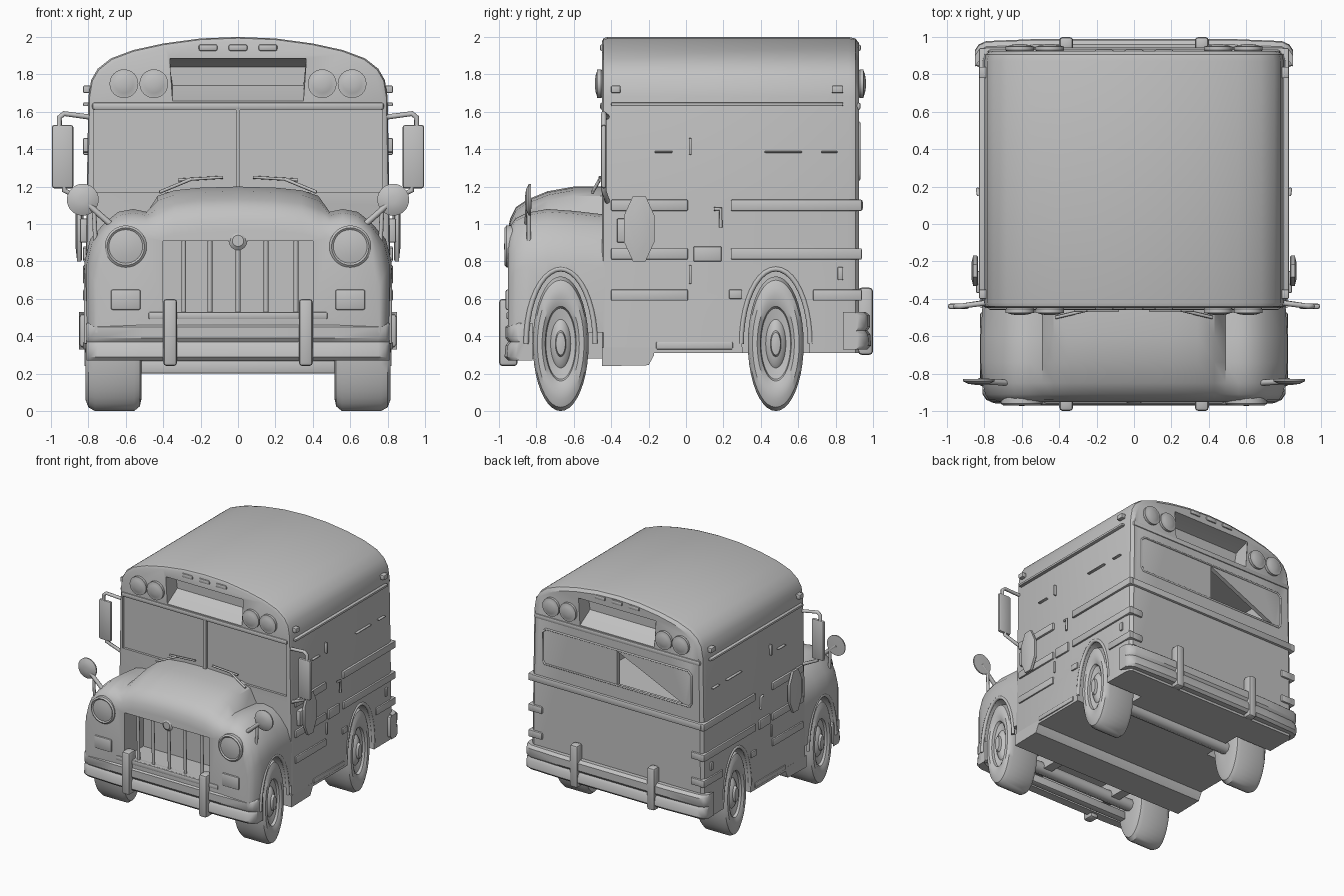
import bpy, bmesh, math
from mathutils import Vector

if "Cube" in bpy.data.objects:
    bpy.data.objects.remove(bpy.data.objects["Cube"])

grey = bpy.data.materials.new("plain_grey")
grey.use_nodes = True
grey.diffuse_color = (0.54, 0.54, 0.54, 1)
grey.node_tree.nodes["Principled BSDF"].inputs["Base Color"].default_value = (0.54, 0.54, 0.54, 1)
SIDES = (("left", 1), ("right", -1))


def finish(name, bm):
    bmesh.ops.recalc_face_normals(bm, faces=bm.faces)
    mesh = bpy.data.meshes.new(name)
    bm.to_mesh(mesh)
    bm.free()
    mesh.materials.append(grey)
    ob = bpy.data.objects.new(name, mesh)
    bpy.context.collection.objects.link(ob)
    return ob


def box(name, x, y, z, bevel=0.0):
    """Box from (min, max) ranges."""
    bm = bmesh.new()
    bmesh.ops.create_cube(bm, size=1)
    for v in bm.verts:
        v.co = [(a + b) / 2 + c * (b - a) for c, (a, b) in zip(v.co, (x, y, z))]
    if bevel:
        bmesh.ops.bevel(bm, geom=bm.edges[:], offset=bevel, segments=2, affect='EDGES', profile=0.5)
    return finish(name, bm)


def mirror_range(s, a, b):
    return tuple(sorted((s * a, s * b)))


def loft(name, rings):
    """Skin equal-length rings and cap the ends."""
    bm = bmesh.new()
    loops = [[bm.verts.new(p) for p in r] for r in rings]
    n = len(rings[0])
    for a, b in zip(loops, loops[1:]):
        for i in range(n):
            bm.faces.new((a[i], a[(i + 1) % n], b[(i + 1) % n], b[i]))
    bm.faces.new(loops[0])
    bm.faces.new(loops[-1])
    return finish(name, bm)


def lathe(name, profile, origin, axis, scale=(1, 1, 1), n=32):
    """Revolve (distance, radius) points about an axis, then stretch."""
    turn = Vector((0, 0, 1)).rotation_difference(Vector(axis)).to_matrix()
    rings = []
    for d, r in profile:
        ring = []
        for i in range(n):
            a = 2 * math.pi * i / n
            p = turn @ Vector((r * math.cos(a), r * math.sin(a), d))
            ring.append(Vector(origin) + Vector([c * k for c, k in zip(p, scale)]))
        rings.append(ring)
    return loft(name, rings)


def tube(name, pts, r):
    cu = bpy.data.curves.new(name, 'CURVE')
    cu.dimensions = '3D'
    cu.bevel_depth, cu.bevel_resolution, cu.use_fill_caps = r, 2, True
    sp = cu.splines.new('POLY')
    sp.points.add(len(pts) - 1)
    for p, co in zip(sp.points, pts):
        p.co = (*co, 1)
    cu.materials.append(grey)
    ob = bpy.data.objects.new(name, cu)
    bpy.context.collection.objects.link(ob)


def cut(ob, cutter):
    mod = ob.modifiers.new("cut", 'BOOLEAN')
    mod.operation, mod.solver, mod.object = 'DIFFERENCE', 'EXACT', cutter
    bpy.context.view_layer.objects.active = ob
    bpy.ops.object.modifier_apply(modifier=mod.name)
    bpy.data.objects.remove(cutter)


def mirrored_ring(half, y):
    """Full outline from a half outline running top centre to bottom."""
    return [(x, y, z) for x, z in half] + [(-x, y, z) for x, z in reversed(half) if x > 0]


# Cabin shell with arched roof, rounded at front and back rims
ARCH = [(0, 2), (0.2, 1.992), (0.4, 1.965), (0.56, 1.93), (0.68, 1.885), (0.75, 1.83),
        (0.785, 1.77), (0.8, 1.68), (0.81, 1.1), (0.82, 0.31)]


def arch_ring(y, inset):
    half = [(x * (1 - inset), z - inset * max(0, z - 1) * 0.8) for x, z in ARCH]
    return mirrored_ring(half, y)


body = loft("cabin", [arch_ring(y, i) for y, i in
            ((-0.45, 0.03), (-0.44, 0.008), (-0.42, 0), (0.87, 0), (0.905, 0.01), (0.925, 0.04))])
cut(body, box("windshield_cut", (-0.77, 0.77), (-0.6, -0.43), (1.17, 1.61)))

# Sign recess with a sloping floor at each end
SIGN = ((0.2, 1.58), (0, 1.66), (-0.13, 1.74), (-0.13, 1.84), (0, 1.885), (0.2, 1.885))
for d, y in ((-1, 0.445), (1, 0.92)):
    cut(body, loft("sign_cut", [[(x * (1.04 if z > 1.8 else 1), d * (y + p), z) for p, z in SIGN]
                                for x in (-0.35, 0.35)]))

# Hollow interior seen through the open pane in the rear window
cut(body, box("interior_cut", (-0.76, 0.76), (-0.39, 0.89), (0.82, 1.62)))
cut(body, loft("pane_cut", [[(x, y, z) for x, z in ((0, 1.53), (0, 1.24), (-0.64, 1.24))] for y in (0.8, 1.0)]))

# Hood and fenders
stations = ((-0.43, 1.2, 1.05, 0.81), (-0.6, 1.2, 1.07, 0.82), (-0.74, 1.175, 1.08, 0.82),
            (-0.85, 1.13, 1.06, 0.81), (-0.91, 1.09, 1.03, 0.795), (-0.94, 1.03, 0.99, 0.775),
            (-0.952, 0.97, 0.94, 0.755))
rings = []
for y, top, fender, w in stations:
    half = [(0, top), (0.2, top - 0.006), (0.34, top - 0.02), (0.43, top - 0.05), (0.49, fender - 0.015),
            (0.56, fender), (0.64, fender - 0.015), (0.71, fender - 0.07), (w - 0.03, fender - 0.16),
            (w, fender - 0.28), (w, 0.42)]
    rings.append(mirrored_ring(half, y))
hood = loft("hood_and_fenders", rings)
cut(hood, box("grille_cut", (-0.4, 0.4), (-1.1, -0.7), (0.53, 0.91)))
lathe("hood_badge", [(0, 0.05), (0.015, 0.03)], (0, -0.945, 0.91), (0, -1, 0))
for x in (-0.29, -0.15, 0, 0.15, 0.31):
    tube("grille_bar", [(x, -0.92, 0.52), (x, -0.93, 0.92)], 0.013)
box("grille_sill", (-0.48, 0.48), (-0.96, -0.9), (0.49, 0.53), 0.01)

# Wheels, arches and axles
TYRE = [(-0.3, 0.14), (-0.3, 0.29), (-0.29, 0.335), (-0.26, 0.36), (-0.05, 0.36), (-0.015, 0.34),
        (0, 0.3), (0, 0.24), (-0.015, 0.2), (-0.035, 0.19), (-0.045, 0.13), (-0.03, 0.11),
        (-0.02, 0.07), (0.0, 0.06), (0.005, 0.02)]
for end, y, targets in (("front", -0.67, (hood, body)), ("rear", 0.48, (body,))):
    for side, s in SIDES:
        for t in targets:
            cut(t, lathe("arch_cut", [(0.48, 0.4), (1.0, 0.4)], (0, y, 0.36), (s, 0, 0), (1, 0.45, 1)))
        lathe(f"{end}_{side}_wheel", TYRE, (s * 0.815, y, 0.36), (s, 0, 0), (1, 0.415, 1), 40)
        arc = [math.pi * i / 20 for i in range(21)]
        tube(f"{end}_{side}_arch_lip",
             [(s * 0.81, y + 0.185 * math.cos(a), 0.36 + 0.4 * math.sin(a)) for a in arc], 0.014)
    tube(f"{end}_axle", [(-0.55, y, 0.3), (0.55, y, 0.3)], 0.05)
box("front_crossmember", (-0.52, 0.52), (-0.78, -0.72), (0.2, 0.27), 0.01)
for side, s in SIDES:
    box(f"{side}_frame_rail", mirror_range(s, 0.3, 0.38), (-0.9, -0.4), (0.28, 0.42))

# Full-width step skirt with a sloping back edge
loft("step_skirt", [[(x, y, z) for y, z in ((-0.45, 0.24), (-0.2, 0.245), (-0.17, 0.3), (-0.17, 0.34), (-0.45, 0.34))]
                    for x in (-0.82, 0.82)])

# Bumpers with upright guards: (end, direction, inner y, bottom z, half width)
for end, d, y0, z0, w in (("front", -1, 0.88, 0.27, 0.81), ("rear", 1, 0.9, 0.33, 0.85)):
    prof = [(0, 0.0), (0.07, 0), (0.09, 0.02), (0.085, 0.08), (0.07, 0.1), (0.085, 0.12),
            (0.085, 0.18), (0.06, 0.2), (0, 0.2)]
    half = ((w, -0.06), (w - 0.02, -0.03), (w - 0.06, -0.012), (0.5, 0))
    spans = [(-x, sh) for x, sh in half] + [(x, sh) for x, sh in reversed(half)]
    loft(f"{end}_bumper", [[(x, d * (y0 + sh + p), z0 + z) for p, z in prof] for x, sh in spans])
    for side, s in SIDES:
        box(f"{end}_{side}_bumper_guard", mirror_range(s, 0.325, 0.4),
            mirror_range(d, y0 + 0.02, 1.0), (z0 - 0.03, z0 + 0.33), 0.02)
        box(f"{end}_{side}_bumper_wrap", mirror_range(s, w - 0.05, w),
            mirror_range(d, y0 - 0.06, y0 + 0.02), (z0 + 0.01, z0 + 0.19), 0.02)

# Roof cap lamps and marker lights at both ends
LAMP = [(0, 0.06), (0.02, 0.077), (0.04, 0.077), (0.04, 0.068), (0.047, 0.05), (0.052, 0.02)]
for end, d, y in (("front", -1, -0.435), ("rear", 1, 0.91)):
    for side, s in SIDES:
        for x in (0.45, 0.61):
            lathe(f"{end}_{side}_warning_lamp", LAMP, (s * x, y, 1.75), (0, d, 0), n=24)
    for x in (-0.16, 0, 0.16):
        box(f"{end}_marker", (x - 0.05, x + 0.05), (y - 0.025, y + 0.025), (1.925, 1.96), 0.01)
    box(f"{end}_cap_ledge", (-0.78, 0.78), mirror_range(d, abs(y) - 0.02, abs(y) + 0.024), (1.61, 1.65), 0.012)

# Windscreen divider and wipers
box("windscreen_divider", (-0.012, 0.012), (-0.45, -0.42), (1.17, 1.62))
for side, s in SIDES:
    tube(f"{side}_wiper_arm", [(s * 0.42, -0.5, 1.17), (s * 0.25, -0.46, 1.24)], 0.009)
    tube(f"{side}_wiper_blade", [(s * 0.32, -0.46, 1.235), (s * 0.08, -0.46, 1.25)], 0.008)

# Rear window frame and belt rail
tube("rear_window_frame", [(x, 0.925, z) for x, z in
     ((-0.68, 1.24), (-0.7, 1.27), (-0.7, 1.51), (-0.67, 1.54), (0.67, 1.54), (0.7, 1.51),
      (0.7, 1.27), (0.68, 1.24), (-0.68, 1.24))], 0.008)
box("rear_belt_rail", (-0.8, 0.8), (0.9, 0.945), (1.07, 1.13), 0.012)

# Side trim: (name, y range, z range)
TRIM = (("belt_rail", -0.4, 0.01, 1.07, 1.13), ("belt_rail", 0.24, 0.94, 1.07, 1.13),
        ("middle_rail", -0.4, 0.01, 0.81, 0.87), ("middle_rail", 0.24, 0.94, 0.81, 0.87),
        ("side_lamp", 0.04, 0.19, 0.8, 0.88), ("lower_rail", -0.4, 0.01, 0.59, 0.65),
        ("small_lamp", 0.23, 0.3, 0.6, 0.65), ("lower_rail", 0.68, 0.94, 0.59, 0.65),
        ("sill_step", -0.16, 0.25, 0.33, 0.37), ("drip_rail", -0.4, 0.84, 1.63, 1.65),
        ("clearance_lamp", -0.4, -0.35, 1.7, 1.74), ("clearance_lamp", 0.78, 0.84, 1.7, 1.74),
        ("window_sash", -0.17, -0.07, 1.38, 1.39), ("window_sash", 0.42, 0.62, 1.38, 1.39),
        ("window_sash", 0.72, 0.81, 1.38, 1.39), ("door_hinge", 0.015, 0.03, 1.37, 1.46),
        ("door_hinge", 0.015, 0.03, 0.68, 0.78), ("filler_lamp", 0.81, 0.84, 0.7, 0.77))
STOP = [math.radians(22.5 + 45 * i) for i in range(8)]
for side, s in SIDES:
    for name, y0, y1, z0, z1 in TRIM:
        box(f"{side}_{name}", mirror_range(s, 0.785, 0.828), (y0, y1), (z0, z1), 0.006)
    for z in (0.59, 0.81):
        box(f"{side}_rear_corner_rail", mirror_range(s, 0.7, 0.815), (0.89, 0.94), (z, z + 0.06), 0.01)
    tube(f"{side}_door_handle", [(s * 0.83, 0.15, 1.08), (s * 0.835, 0.185, 1.08), (s * 0.835, 0.185, 0.98)], 0.01)

    # Octagonal folding sign
    loft(f"{side}_octagon_sign", [[(s * x, -0.25 + k * 0.087 * math.cos(a), 0.975 + k * 0.19 * math.sin(a))
         for a in STOP] for x, k in ((0.835, 0.95), (0.84, 1), (0.86, 1), (0.868, 0.6))])
    box(f"{side}_sign_bracket", mirror_range(s, 0.8, 0.845), (-0.37, -0.25), (0.9, 1.03), 0.01)

    # Headlight and turn signal
    lathe(f"{side}_headlight", [(0, 0.112), (0.04, 0.112), (0.05, 0.1), (0.042, 0.09), (0.05, 0.05), (0.052, 0.01)],
          (s * 0.6, -0.92, 0.88), (0, -1, 0))
    box(f"{side}_turn_signal", mirror_range(s, 0.52, 0.68), (-0.965, -0.93), (0.54, 0.65), 0.012)

    # Tall door mirror with bracket arms
    box(f"{side}_door_mirror", mirror_range(s, 0.88, 0.995), (-0.455, -0.425), (1.19, 1.53), 0.014)
    tube(f"{side}_mirror_arm", [(s * 0.78, -0.42, 1.57), (s * 0.93, -0.44, 1.59), (s * 0.955, -0.44, 1.57),
         (s * 0.955, -0.44, 1.45)], 0.014)
    tube(f"{side}_mirror_brace", [(s * 0.93, -0.44, 1.25), (s * 0.93, -0.44, 1.18), (s * 0.8, -0.42, 1.12)], 0.014)

    # Round fender mirror on its arm and post
    lathe(f"{side}_fender_mirror", [(-0.02, 0.02), (-0.015, 0.055), (0, 0.085), (0.01, 0.085), (0.012, 0.02)],
          (s * 0.83, -0.84, 1.13), (0, 1, 0))
    tube(f"{side}_fender_mirror_arm", [(s * 0.83, -0.84, 1.13), (s * 0.66, -0.85, 0.98)], 0.016)
    tube(f"{side}_fender_mirror_post", [(s * 0.77, -0.84, 1.08), (s * 0.76, -0.84, 0.86)], 0.012)

# Smooth shading with crisp edges
bpy.ops.object.select_all(action='DESELECT')
for ob in bpy.context.scene.objects:
    if ob.type == 'MESH':
        ob.select_set(True)
        bpy.context.view_layer.objects.active = ob
bpy.ops.object.shade_smooth_by_angle(angle=math.radians(35))
